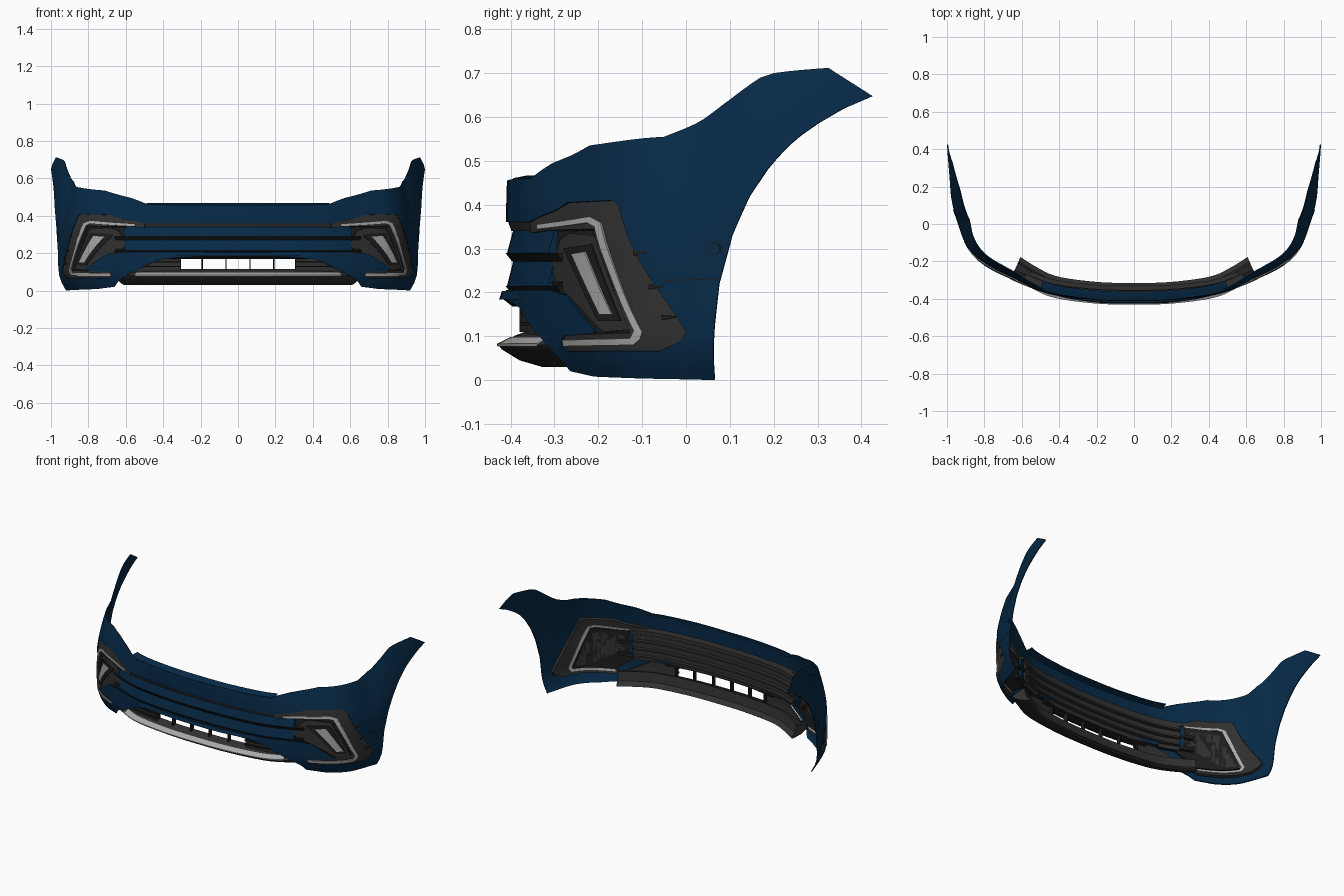
import bpy, bmesh, math
from mathutils import Vector

cube = bpy.data.objects.get("Cube")
if cube:
    bpy.data.objects.remove(cube, do_unlink=True)


def material(name, rgb, rough=0.5):
    m = bpy.data.materials.new(name)
    m.use_nodes = True
    m.diffuse_color = (*rgb, 1)
    node = m.node_tree.nodes["Principled BSDF"]
    node.inputs["Base Color"].default_value = (*rgb, 1)
    node.inputs["Roughness"].default_value = rough
    return m


BLUE = material("deep blue paint", (0.002, 0.023, 0.063))
DARK = material("dark grey plastic", (0.03, 0.03, 0.03))
BLACK = material("black plastic", (0.012, 0.012, 0.012))
SILVER = material("silver trim", (0.4, 0.4, 0.4))

# Plan curve of the left half, from the centre round to the wheel arch tip
PLAN = [Vector(p) for p in [
    (-.2, -.405), (0, -.41), (.2, -.405), (.42, -.38), (.55, -.34), (.68, -.285),
    (.78, -.235), (.85, -.18), (.9, -.11), (.94, 0), (.965, .08), (.98, .16),
    (.99, .26), (1, .43), (1.01, .6)]]
END = len(PLAN) - 3


def plan(s):
    i = min(int(max(s, 0)), END - 1)
    t = s - i
    a, b, c, d = PLAN[i:i + 4]
    pos = b + t / 2 * (c - a + t * (2 * a - 5 * b + 4 * c - d + t * (3 * b - a - 3 * c + d)))
    tan = (c - a) + t * ((d - b) - (c - a))
    return pos, Vector((-tan.y, tan.x)).normalized()


def surf(s, z, off=0):
    """Point on the body at plan parameter s and height z, off units inward."""
    pos, inward = plan(s)
    start = .3 + .85 * max(0, pos.y) + 1.1 * max(0, -.3 - pos.y)
    lean = .05 * (max(0, z - start) / .25) ** 1.5
    tuck = .04 * (max(0, .12 - z) / .12) ** 2
    p = pos + inward * (lean + tuck + off)
    return Vector((p.x, p.y, z))


def solve(value, z, axis):
    lo, hi = 0, END
    for _ in range(40):
        mid = (lo + hi) / 2
        if surf(mid, z)[axis] < value:
            lo = mid
        else:
            hi = mid
    return lo if lo > 1e-6 else 0


def F(*pts):
    """Outline points given by x and z."""
    return [(solve(x, z, 0) if x else 0, z) for x, z in pts]


def G(*pts):
    """Outline points given by y and z."""
    return [(solve(y, z, 1), z) for y, z in pts]


def finish(name, bm, mat, thick=0):
    me = bpy.data.meshes.new(name)
    bm.to_mesh(me)
    bm.free()
    ob = bpy.data.objects.new(name, me)
    bpy.context.collection.objects.link(ob)
    me.materials.append(mat)
    mirror = ob.modifiers.new("mirror", 'MIRROR')
    mirror.merge_threshold = .0005
    if thick:
        solid = ob.modifiers.new("thickness", 'SOLIDIFY')
        solid.thickness = thick
        solid.offset = -1
    bpy.ops.object.select_all(action='DESELECT')
    ob.select_set(True)
    bpy.context.view_layer.objects.active = ob
    bpy.ops.object.convert(target='MESH')
    bpy.ops.object.shade_smooth_by_angle(angle=math.radians(35))


def patch(name, outline, mat, off=0, thick=.01):
    """Flat outline, cut into a grid and wrapped onto the body surface."""
    bm = bmesh.new()
    f = bm.faces.new([bm.verts.new((s, 0, z)) for s, z in outline])
    f.normal_update()
    if f.normal.y > 0:
        f.normal_flip()
    bmesh.ops.triangulate(bm, faces=bm.faces[:])
    cuts = [((i / 4, 0, 0), (1, 0, 0)) for i in range(1, END * 4)]
    cuts += [((0, 0, i * .04), (0, 0, 1)) for i in range(1, 18)]
    for co, no in cuts:
        bmesh.ops.bisect_plane(bm, geom=bm.verts[:] + bm.edges[:] + bm.faces[:],
                               dist=1e-5, plane_co=co, plane_no=no)
    for v in bm.verts:
        v.co = surf(v.co.x, v.co.z, off)
    bmesh.ops.remove_doubles(bm, verts=bm.verts[:], dist=.0002)
    finish(name, bm, mat, thick)


def sweep(name, profile, s0, s1, mat, closed=True, taper=0):
    """Profile of (inset, z) points carried along the plan curve, drawn in at the end."""
    bm = bmesh.new()
    n = 28
    rows = [[bm.verts.new(surf(s0 + (s1 - s0) * i / n, z, o + taper * (i / n) ** 3))
             for o, z in profile] for i in range(n + 1)]
    m = len(profile)
    for a, b in zip(rows, rows[1:]):
        for j in range(m if closed else m - 1):
            k = (j + 1) % m
            bm.faces.new((a[j], a[k], b[k], b[j]))
    if closed:
        bm.faces.new(rows[-1])
        if s0 > 0:
            bm.faces.new(rows[0])
    bmesh.ops.recalc_face_normals(bm, faces=bm.faces[:])
    finish(name, bm, mat)


def sx(x, z=.2):
    return solve(x, z, 0)


# Painted skin: upper panel, wheel arch arms, lower corners and inward fins
patch("bumper_skin",
      F((0, .455), (.48, .46), (.57, .495))
      + G((-.22, .535), (-.05, .555), (.04, .595), (.17, .69), (.2, .7), (.325, .712),
          (.425, .648), (.36, .62), (.3, .585), (.24, .54), (.185, .48), (.145, .42),
          (.105, .33), (.075, .22), (.065, .13), (.065, 0), (-.21, .008))
      + F((.66, .02), (.64, .05), (.58, .09), (.5, .13), (.42, .165), (.3, .178), (0, .182),
          (0, .205), (.62, .205), (.7, .195), (.82, .11), (.8, .106), (.69, .1), (.67, .085),
          (.69, .065))
      + G((-.06, .065), (-.01, .09), (0, .11), (-.155, .4), (-.17, .41))
      + F((.68, .405), (.62, .385), (.5, .36), (0, .36)), BLUE, 0, .006)

# Rolled top edge of the centre panel
sweep("top_edge", [(0, .452), (.015, .461), (.045, .467)], 0, sx(.5, .46), BLUE, closed=False)

# Grille slats with dark strips between them, and the panel behind
for label, low, high in (("upper", .29, .342), ("lower", .215, .272)):
    sweep(label + "_slat", [(.05, high), (.016, high), (.002, low), (.05, low)],
          0, sx(.61), BLUE)
    sweep(label + "_shelf", [(-.002, low), (.055, low), (.055, low - .02), (.014, low - .02)],
          0, sx(.66), BLACK)
sweep("top_shelf", [(.004, .362), (.055, .362), (.055, .34), (.012, .34)], 0, sx(.6), DARK)
sweep("blade_edge", [(-.016, .184), (-.01, .203), (.05, .206), (.05, .184)],
      0, sx(.45), BLUE, taper=.02)
sweep("blade_shadow", [(-.006, .184), (.05, .184), (.05, .174), (.014, .168)],
      0, sx(.38), BLACK, taper=.02)
sweep("grille_back", [(.05, .34), (.05, .18), (.058, .18), (.058, .34)], 0, sx(.58), DARK)
for z in (.205, .25, .3):
    sweep("grille_back_rib", [(.056, z), (.056, z + .01), (.08, z + .01), (.08, z)],
          0, sx(.58), DARK)

# Lower intake: open centre, dividers and closed ends
for x in (.065, .195, .315):
    s = sx(x, .14)
    sweep("intake_divider", [(.03, .18), (.03, .11), (.06, .11), (.06, .18)],
          s - .012, s + .012, BLACK)
patch("intake_end", F((.31, .185), (.45, .185), (.62, .1), (.62, .08), (.31, .08)),
      DARK, .03, .01)
for z in (.125, .15):
    sweep("intake_rib", [(.018, z), (.018, z + .007), (.04, z + .007), (.04, z)],
          sx(.31, .14), sx(.5, .14), BLACK)

# Lower lip with its thin bright strip, tucked behind the corners
sweep("lower_lip", [(.06, .116), (.02, .102), (-.022, .08), (-.017, .07), (.015, .045),
                    (.06, .03), (.075, .036), (.06, .06)], 0, sx(.655, .06), DARK, taper=.035)
sweep("lip_strip", [(.008, .098), (-.025, .083), (-.025, .077), (.0, .084)],
      0, sx(.55, .08), SILVER, taper=.02)

# Lamp surround, recess and bright outline
patch("lamp_bezel",
      F((.5, .362), (.62, .387), (.68, .407))
      + G((-.17, .412), (-.155, .402), (.002, .11), (-.01, .088), (-.06, .063))
      + F((.68, .063), (.66, .085), (.69, .102))
      + G((-.13, .108), (-.21, .345)) + F((.6, .342), (.5, .335)), DARK, .004, .02)
patch("lamp_recess",
      F((.5, .345), (.6, .347)) + G((-.208, .35), (-.128, .105))
      + F((.68, .1), (.56, .19)), BLACK, .024, .01)
patch("lamp_outline",
      F((.55, .355)) + G((-.22, .373), (-.195, .36), (-.1, .11), (-.105, .093), (-.12, .08))
      + F((.68, .077), (.68, .091))
      + G((-.128, .095), (-.119, .113), (-.209, .35), (-.225, .359))
      + F((.55, .344)), SILVER, -.001, .03)

# Lamp pod with stepped face and pale lens
patch("lamp_pod", G((-.32, .25), (-.3, .32), (-.28, .335), (-.22, .33), (-.135, .115),
                    (-.2, .11), (-.31, .22)), DARK, .014, .02)
patch("lamp_pod_face", G((-.29, .3), (-.225, .31), (-.155, .135), (-.21, .135)),
      BLACK, .01, .008)
patch("lamp_lens", G((-.268, .288), (-.237, .293), (-.174, .15), (-.203, .15)),
      SILVER, .006, .008)
for z in (.225, .28):
    sweep("lamp_side_rib", [(.01, z), (.03, z), (.03, z - .01), (.014, z - .01)],
          sx(.58), sx(.66), BLACK)

# Small bezel notches and the panel seam
for y, z in ((-.12, .29), (-.085, .213), (-.055, .143)):
    patch("bezel_notch", G((y, z + .005), (y + .03, z + .003), (y + .03, z - .001),
                           (y, z - .006)), BLACK, -.001, .008)
patch("panel_seam", G((-.05, .2285), (.07, .2325), (.07, .23), (-.05, .226)),
      BLACK, -.001, .004)

# Round sensor cover beside the wheel arch
centre = solve(.065, .3, 1)
ring = []
for i in range(16):
    a = math.tau * i / 16
    ring += G((.065 + .016 * math.cos(a), .3 + .016 * math.sin(a)))
patch("sensor_ring", ring, BLACK, -.001, .006)
disc = [(centre + (s - centre) * .8, .3 + (z - .3) * .8) for s, z in ring]
patch("sensor_cover", disc, BLUE, -.003, .006)
